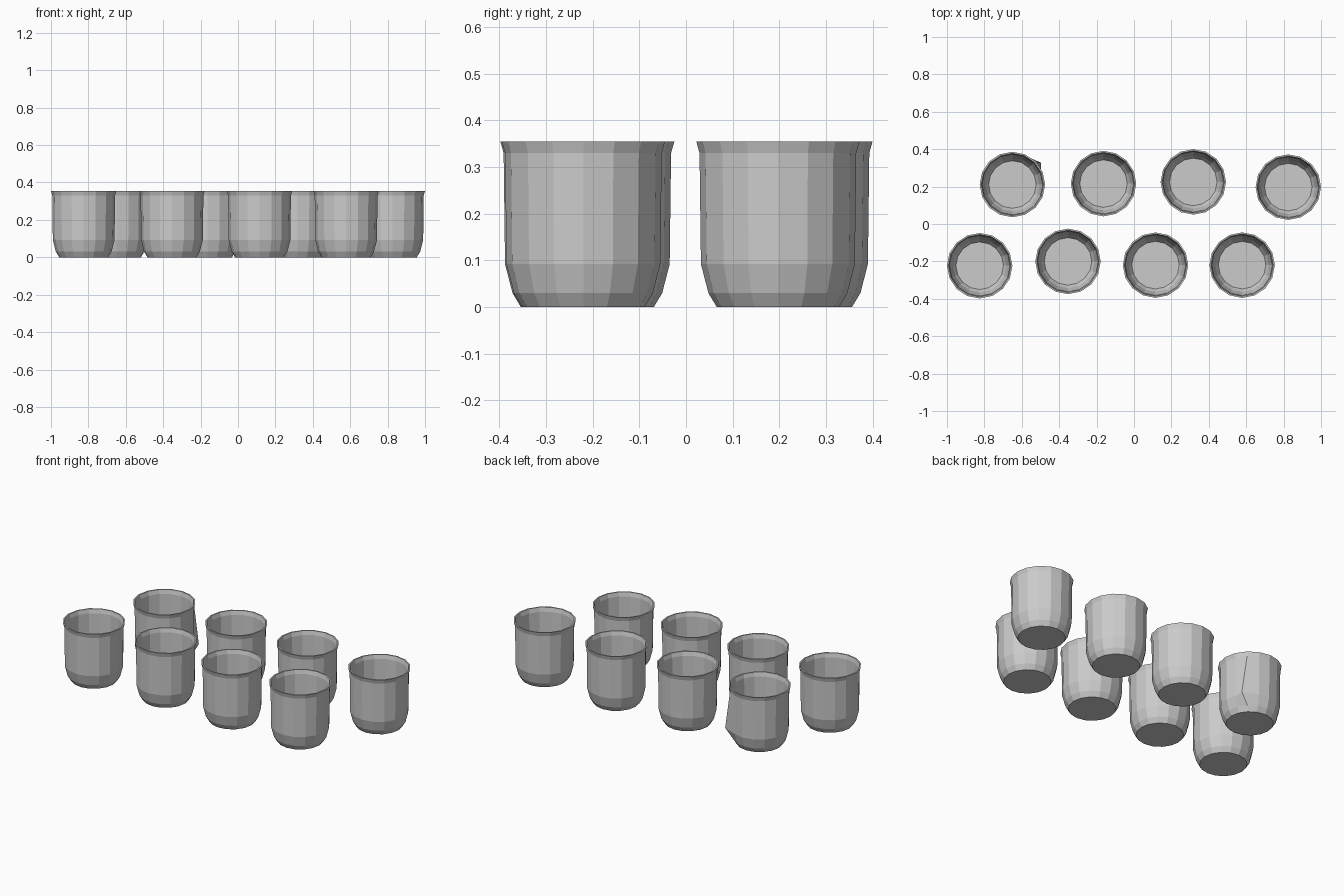
import bpy, bmesh
from math import cos, sin, tau

if "Cube" in bpy.data.objects:
    bpy.data.objects.remove(bpy.data.objects["Cube"])

SIDES = 16

grey = bpy.data.materials.new("plain_grey")
grey.use_nodes = True
colour = (0.6, 0.6, 0.6, 1)
grey.diffuse_color = colour
grey.node_tree.nodes["Principled BSDF"].inputs["Base Color"].default_value = colour

# Cup section (radius, height): up the outside, over the rim, down the inside
PROFILE = [(0.131, 0), (0.149, 0.03), (0.165, 0.092), (0.168, 0.33), (0.175, 0.355),
           (0.167, 0.355), (0.161, 0.33), (0.158, 0.092), (0.143, 0.035), (0.127, 0.008)]
SHOULDER = 2  # ring where the wall meets the rounded base


def make_cup(name, x, y, dented=False):
    bm = bmesh.new()
    rings = [[bm.verts.new((r * cos(tau * i / SIDES), r * sin(tau * i / SIDES), z))
              for i in range(SIDES)] for r, z in PROFILE]
    for low, high in zip(rings, rings[1:]):
        for i in range(SIDES):
            j = (i + 1) % SIDES
            bm.faces.new((low[i], low[j], high[j], high[i]))
    bm.faces.new(rings[0][::-1])   # underside
    bm.faces.new(rings[-1])        # inner floor
    if dented:                     # one pulled-out corner on the shoulder
        rings[SHOULDER][SIDES // 8].co.x += 0.037
    mesh = bpy.data.meshes.new(name)
    bm.to_mesh(mesh)
    bm.free()
    mesh.materials.append(grey)
    cup = bpy.data.objects.new(name, mesh)
    cup.location = (x, y, 0)
    bpy.context.collection.objects.link(cup)


# Two loose rows of four cups
front_row = [(-0.825, -0.223), (-0.353, -0.2), (0.115, -0.22), (0.578, -0.22)]
back_row = [(-0.65, 0.211), (-0.163, 0.216), (0.317, 0.225), (0.825, 0.197)]
for n, (x, y) in enumerate(front_row, 1):
    make_cup(f"front_cup_{n}", x, y)
for n, (x, y) in enumerate(back_row, 1):
    make_cup(f"back_cup_{n}", x, y, dented=(n == 1))
